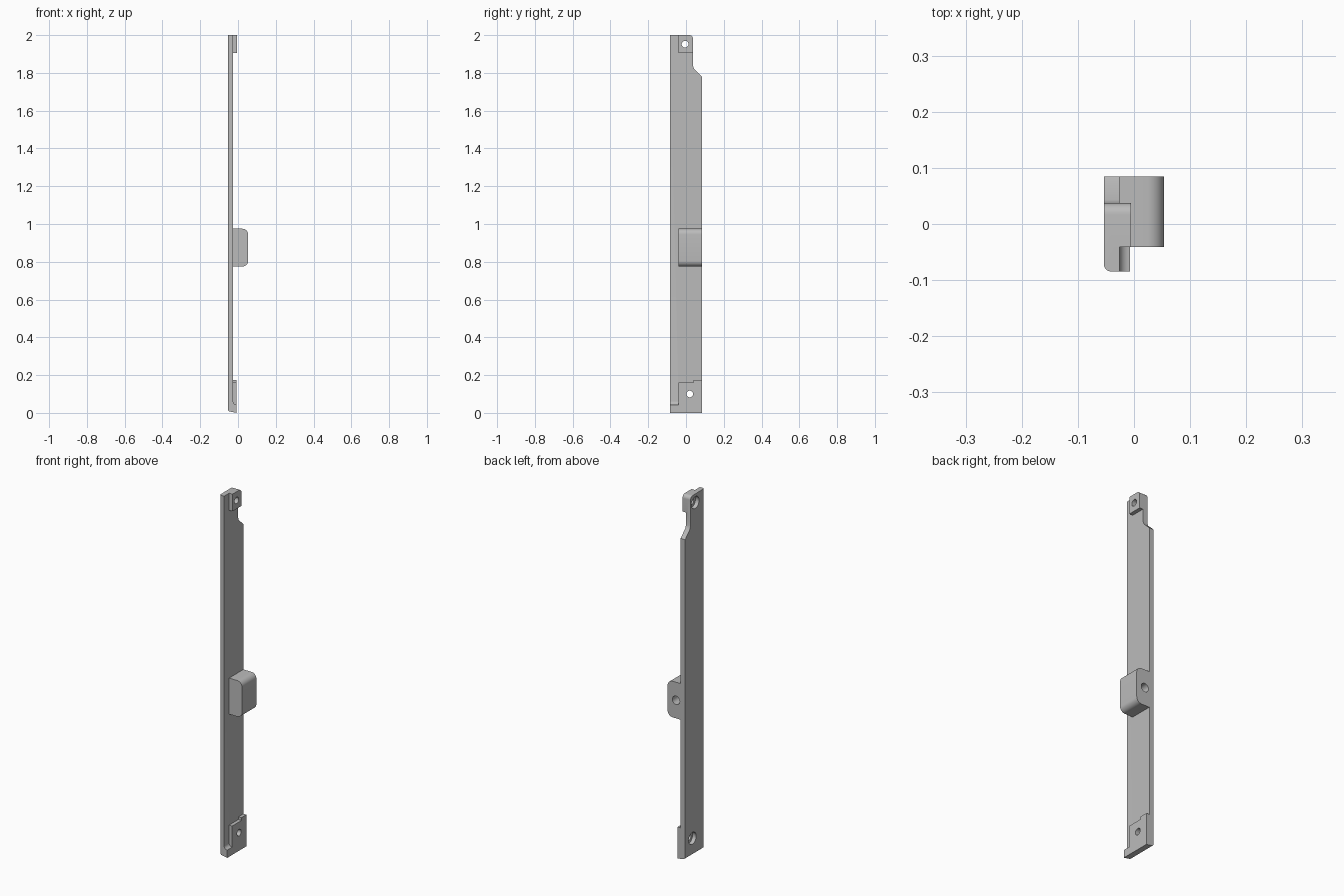
import bpy, bmesh, math
from mathutils import Vector

cube = bpy.data.objects.get("Cube")
if cube:
    bpy.data.objects.remove(cube, do_unlink=True)

grey = bpy.data.materials.new("plain grey")
grey.use_nodes = True
grey.diffuse_color = (0.5, 0.5, 0.5, 1)
grey.node_tree.nodes["Principled BSDF"].inputs["Base Color"].default_value = (0.5, 0.5, 0.5, 1)

X0, X1, XB, XP = -0.0535, -0.026, 0.0535, -0.007   # back, plate face, block face, pad face
YF, YB = -0.0845, 0.0845                           # front and back edges
YS, YT = -0.041, 0.037                             # step edge, narrow top edge


def arc(cx, cy, r, start, end, n=8):
    """Points along an arc, angles in degrees."""
    angles = [math.radians(start + (end - start) * i / n) for i in range(n + 1)]
    return [(cx + r * math.cos(a), cy + r * math.sin(a)) for a in angles]


def prism(name, points, lo, hi, axis):
    """Extrude a 2D profile along an axis; the profile uses the other two axes in order."""
    def place(p, t):
        c = list(p)
        c.insert("xyz".index(axis), t)
        return Vector(c)
    bm = bmesh.new()
    bottom = [bm.verts.new(place(p, lo)) for p in points]
    top = [bm.verts.new(place(p, hi)) for p in points]
    bm.faces.new(bottom)
    bm.faces.new(top[::-1])
    for i in range(len(points)):
        j = (i + 1) % len(points)
        bm.faces.new((bottom[i], top[i], top[j], bottom[j]))
    bmesh.ops.recalc_face_normals(bm, faces=bm.faces)
    mesh = bpy.data.meshes.new(name)
    bm.to_mesh(mesh)
    bm.free()
    mesh.materials.append(grey)
    obj = bpy.data.objects.new(name, mesh)
    bpy.context.collection.objects.link(obj)
    return obj


def combine(target, tool, operation):
    """Apply a boolean and discard the tool object."""
    tool.hide_render = True
    mod = target.modifiers.new("cut", 'BOOLEAN')
    mod.object, mod.operation, mod.solver = tool, operation, 'EXACT'
    bpy.context.view_layer.objects.active = target
    bpy.ops.object.modifier_apply(modifier=mod.name)
    bpy.data.objects.remove(tool, do_unlink=True)


def hole(target, a, b, r, lo, hi, axis):
    combine(target, prism("hole_cutter", arc(a, b, r, 0, 345, 23), lo, hi, axis), 'DIFFERENCE')


# Long flat plate with a narrowed top
top_corner = arc(YT - 0.02, 1.98, 0.02, 0, 90)
plate = prism("long_plate",
              [(YF, 0), (YB, 0), (YB, 1.78), (YT + 0.006, 1.82), (YT, 1.838)]
              + top_corner + [(YF, 2)], X0, X1, 'x')

# Raised pads at the top and bottom
top_pad = prism("top_pad", [(YS, 1.905), (YT, 1.905)] + top_corner + [(YS, 2)], -0.035, XP + 0.002, 'x')
bottom_pad = prism("bottom_pad",
                   [(YF, 0), (YB, 0), (YB, 0.175), (0.04, 0.175), (0.04, 0.16),
                    (YS, 0.16), (YS, 0.043), (YF, 0.043)], -0.035, XP, 'x')
combine(plate, top_pad, 'UNION')
combine(plate, bottom_pad, 'UNION')

# Rounded inner corner on the bottom ledge
R = XP - X1
ledge = prism("ledge_fillet",
              [(X1 - 0.005, 0.035), (XP, 0.035)] + arc(XP, 0.043 + R, R, 270, 180)
              + [(X1 - 0.005, 0.043 + R)], YF, YS + 0.005, 'y')
combine(plate, ledge, 'UNION')

# Sloped underside and rounded outer edges
underside = prism("underside_cutter",
                  [(-0.1, -0.1), (0.1, -0.1), (0.1, 0), (XP, 0)]
                  + arc(X0 + 0.012, 0.019, 0.012, 260, 180) + [(-0.1, 0.019)], -0.2, 0.2, 'y')
combine(plate, underside, 'DIFFERENCE')
edge = prism("edge_cutter",
             [(-0.1, -0.2), (X0 + 0.012, -0.2)]
             + arc(X0 + 0.012, YF + 0.012, 0.012, 270, 180) + [(-0.1, YF + 0.012)], -0.1, 2.1, 'z')
combine(plate, edge, 'DIFFERENCE')

# Screw holes, recessed from the back
for y, z in ((-0.005, 1.952), (0.02, 0.1)):
    hole(plate, y, z, 0.018, -0.1, 0.1, 'x')
    hole(plate, y, z, 0.033, -0.1, X0 + 0.022, 'x')

# Side block with rounded outer edges and a blind hole
block = prism("side_block",
              [(X1, 0.775)] + arc(XB - 0.03, 0.805, 0.03, 270, 360)
              + arc(XB - 0.03, 0.945, 0.03, 0, 90) + [(X1, 0.975)], YS, YB, 'y')
hole(block, 0.002, 0.875, 0.023, YB - 0.09, 0.2, 'y')

# Smooth the curved faces, keep the edges sharp
bpy.ops.object.select_all(action='DESELECT')
for obj in (plate, block):
    obj.select_set(True)
bpy.context.view_layer.objects.active = plate
bpy.ops.object.shade_smooth_by_angle(angle=math.radians(30))
